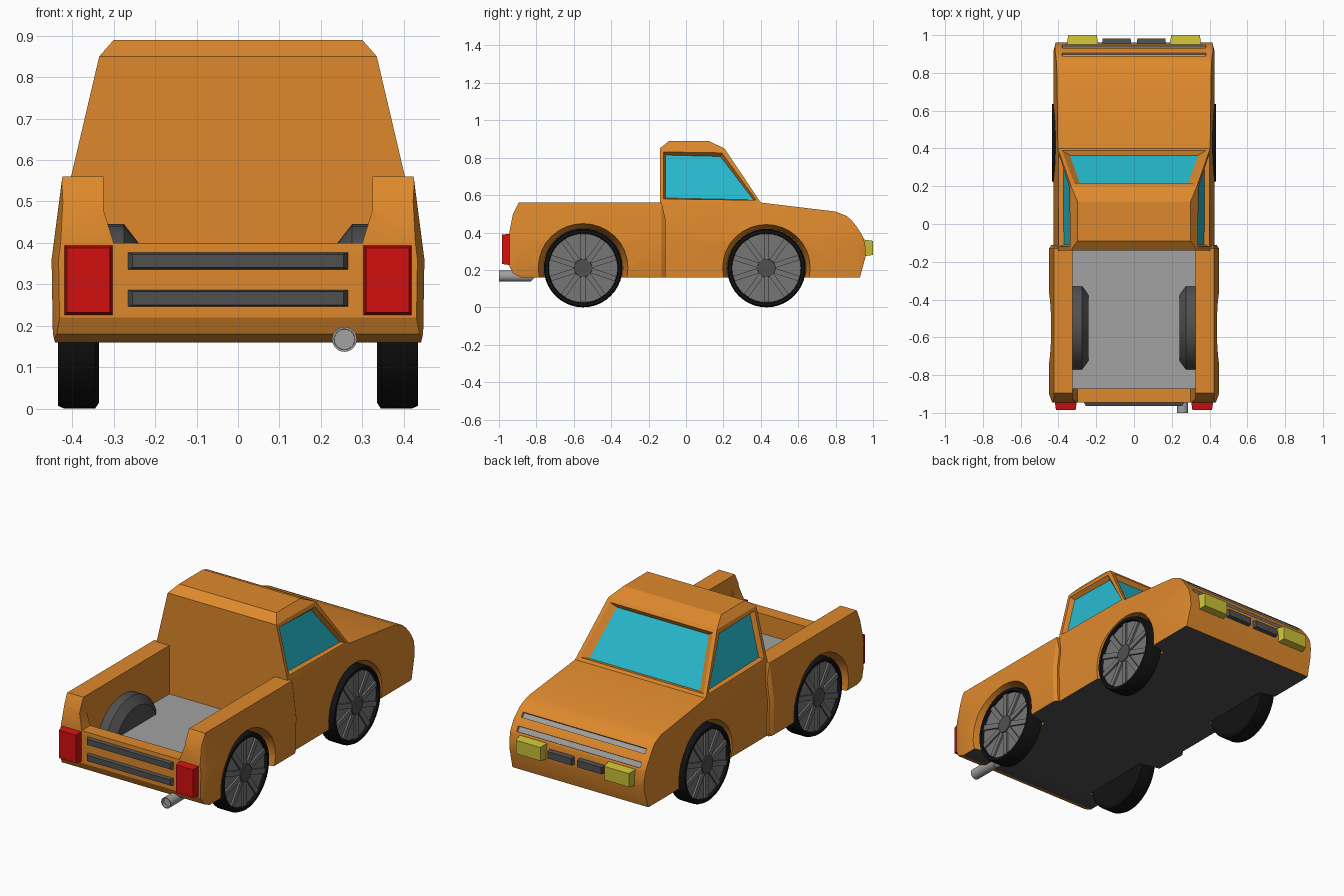
import bpy, bmesh, math
from mathutils import Matrix, Vector

if "Cube" in bpy.data.objects:
    bpy.data.objects.remove(bpy.data.objects["Cube"])


def material(name, r, g, b):
    m = bpy.data.materials.new(name)
    m.diffuse_color = (r, g, b, 1)
    m.use_nodes = True
    m.node_tree.nodes["Principled BSDF"].inputs["Base Color"].default_value = m.diffuse_color
    return m


ORANGE = material("orange_paint", 0.73, 0.25, 0.025)
GLASS = material("window_glass", 0.02, 0.5, 0.63)
RED = material("red_lens", 0.65, 0.005, 0.005)
YELLOW = material("yellow_lens", 0.6, 0.53, 0.04)
BLACK = material("rubber", 0.006, 0.006, 0.006)
DARK = material("dark_grey", 0.08, 0.08, 0.08)
MID = material("rim_grey", 0.18, 0.18, 0.18)
LIGHT = material("light_grey", 0.36, 0.36, 0.36)


def finish(name, bm, *mats):
    bmesh.ops.recalc_face_normals(bm, faces=bm.faces)
    mesh = bpy.data.meshes.new(name)
    bm.to_mesh(mesh)
    bm.free()
    ob = bpy.data.objects.new(name, mesh)
    bpy.context.collection.objects.link(ob)
    for m in mats:
        mesh.materials.append(m)
    return ob


def lerp(t, table):
    if t <= table[0][0]:
        return table[0][1]
    for (a, va), (b, vb) in zip(table, table[1:]):
        if t <= b:
            return va + (vb - va) * (t - a) / (b - a)
    return table[-1][1]


def extrude(points, offset):
    bm = bmesh.new()
    face = bm.faces.new([bm.verts.new(p) for p in points])
    new = bmesh.ops.extrude_face_region(bm, geom=[face])["geom"]
    bmesh.ops.translate(bm, vec=offset, verts=[v for v in new if isinstance(v, bmesh.types.BMVert)])
    bmesh.ops.recalc_face_normals(bm, faces=bm.faces)
    return bm


def shell(profile, width, taper):
    """Side profile extruded across x, then shaped by width(z) * taper(y)."""
    bm = extrude([(-1, y, z) for y, z in profile], (2, 0, 0))
    planes = [((0, 0, z), (0, 0, 1)) for z, _ in width[1:-1]]
    planes += [((0, y, 0), (0, 1, 0)) for y, f in taper if f == 1]
    for co, no in planes:
        bmesh.ops.bisect_plane(bm, geom=bm.verts[:] + bm.edges[:] + bm.faces[:],
                               dist=1e-4, plane_co=co, plane_no=no)
    for v in bm.verts:
        v.co.x *= lerp(v.co.z, width) * lerp(v.co.y, taper)
    bmesh.ops.recalc_face_normals(bm, faces=bm.faces)
    bm.normal_update()
    for f in bm.faces:
        if f.normal.z < -0.95:
            f.material_index = 1
    return bm


def cut(ob, cutter):
    mod = ob.modifiers.new("cut", "BOOLEAN")
    mod.object, mod.operation, mod.solver = cutter, "DIFFERENCE", "EXACT"
    bpy.context.view_layer.objects.active = ob
    bpy.ops.object.modifier_apply(modifier=mod.name)
    bpy.data.objects.remove(cutter)


def block(name, x, y, z, mat, tip=0, ix=0.0, iz=0.0):
    """Box from ranges; the end face on the tip side (-1 or 1 in y) shrinks by ix, iz."""
    lo, hi = Vector((x[0], y[0], z[0])), Vector((x[1], y[1], z[1]))
    mid, size = (lo + hi) / 2, hi - lo
    bm = bmesh.new()
    bmesh.ops.create_cube(bm, size=1)
    for v in bm.verts:
        s = v.co * 2
        v.co = mid + v.co * size
        if tip and s.y * tip > 0:
            v.co.x -= s.x * ix
            v.co.z -= s.z * iz
    return finish(name, bm, mat)


def cone_x(bm, x0, r0, x1, r1, y, z, n=32):
    sign = 1 if x1 > x0 else -1
    m = Matrix.Translation(((x0 + x1) / 2, y, z)) @ Matrix.Rotation(sign * math.pi / 2, 4, "Y")
    bmesh.ops.create_cone(bm, cap_ends=True, segments=n, radius1=r0, radius2=r1,
                          depth=abs(x1 - x0), matrix=m)


def well(s, y):
    bm = bmesh.new()
    cone_x(bm, s * 0.33, 0.213, s * 0.47, 0.245, y, 0.21)
    return finish("well_cutter", bm)


# Cab and hood
cab_profile = [(-0.14, 0.16), (0.93, 0.16), (0.96, 0.27), (0.96, 0.32), (0.95, 0.37), (0.93, 0.405),
               (0.91, 0.435), (0.885, 0.465), (0.86, 0.488), (0.80, 0.512), (0.40, 0.56),
               (0.205, 0.85), (0.12, 0.89), (-0.09, 0.89), (-0.14, 0.85), (-0.14, 0.56)]
bm = shell(cab_profile, [(0.16, 0.42), (0.36, 0.425), (0.56, 0.403), (0.85, 0.335), (0.89, 0.30)],
           [(0.92, 1), (0.965, 0.975)])
windows, grooves = [], []
for f in bm.faces:
    c = f.calc_center_median()
    if 0.6 < c.z < 0.84 and (abs(f.normal.x) > 0.7 or f.normal.y > 0.5):
        windows.append(f)
    elif abs(c.x) < 0.01 and (abs(c.y - 0.94) < 0.004 or abs(c.y - 0.8975) < 0.004):
        grooves.append(f)
# Recessed windows
bmesh.ops.inset_individual(bm, faces=windows, thickness=0.028)
bmesh.ops.inset_individual(bm, faces=windows, thickness=0.016, depth=-0.025)
for f in windows:
    f.material_index = 2
    if abs(f.normal.x) < 0.5:
        for v in f.verts:
            v.co.x *= 0.92
# Hood grooves
bmesh.ops.inset_individual(bm, faces=grooves, thickness=0.008)
for f in grooves:
    f.material_index = 3
    for v in f.verts:
        v.co.x = math.copysign(0.38, v.co.x)
bmesh.ops.inset_individual(bm, faces=grooves, thickness=0.001, depth=-0.012)
cab = finish("cab_and_hood", bm, ORANGE, DARK, GLASS, LIGHT)

# Cargo bed with open box and lowered tailgate
bed_profile = [(-0.11, 0.16), (-0.11, 0.47), (-0.13, 0.56), (-0.895, 0.56), (-0.925, 0.50), (-0.945, 0.40),
               (-0.945, 0.22), (-0.925, 0.18), (-0.88, 0.16)]
bm = shell(bed_profile, [(0.16, 0.442), (0.18, 0.447), (0.36, 0.45), (0.56, 0.424)],
           [(-0.96, 0.95), (-0.90, 1), (-0.13, 1), (-0.11, 0.97)])
bed = finish("cargo_bed", bm, ORANGE, DARK)
cut(bed, block("cargo_cutter", (-0.325, 0.325), (-0.87, 0), (0.285, 0.7), ORANGE))
notch = [(-0.30, 0.40), (0.30, 0.40), (0.325, 0.48), (0.325, 0.7), (-0.325, 0.7), (-0.325, 0.48)]
cut(bed, finish("tailgate_cutter", extrude([(x, -1.1, z) for x, z in notch], (0, 0.28, 0)), ORANGE))
block("bed_floor", (-0.326, 0.326), (-0.872, -0.135), (0.275, 0.29), LIGHT)

for s, side in ((-1, "left"), (1, "right")):
    for y, end, body in ((-0.55, "rear", bed), (0.43, "hood", cab)):
        cut(body, well(s, y))
        label = f"{side}_{end}_"
        # Tyre
        bm = bmesh.new()
        ring = [(0.335, 0), (0.335, 0.195), (0.345, 0.21), (0.42, 0.21), (0.435, 0.203),
                (0.435, 0.188), (0.42, 0.184), (0.415, 0)]
        vs = [bm.verts.new((s * x, y, 0.21 + r)) for x, r in ring]
        es = [bm.edges.new(p) for p in zip(vs, vs[1:])]
        bmesh.ops.spin(bm, geom=vs + es, cent=(0, y, 0.21), axis=(1, 0, 0), angle=math.tau, steps=40)
        bmesh.ops.remove_doubles(bm, verts=bm.verts, dist=1e-4)
        finish(label + "tyre", bm, BLACK)
        # Rim disc with spokes
        bm = bmesh.new()
        cone_x(bm, s * 0.40, 0.186, s * 0.42, 0.186, y, 0.21, 40)
        for i in range(10):
            m = (Matrix.Translation((s * 0.422, y, 0.21)) @ Matrix.Rotation(i * math.tau / 10, 4, "X")
                 @ Matrix.Translation((0, 0, 0.11)) @ Matrix.Diagonal((0.016, 0.028, 0.145, 1)))
            bmesh.ops.create_cube(bm, size=1, matrix=m)
        finish(label + "rim", bm, MID)
        # Hub cap
        bm = bmesh.new()
        cone_x(bm, s * 0.41, 0.052, s * 0.435, 0.048, y, 0.21, 20)
        finish(label + "hub", bm, DARK)

    # Inner wheel arch inside the bed
    bm = bmesh.new()
    cone_x(bm, s * 0.33, 0.235, s * 0.275, 0.235, -0.55, 0.21)
    cone_x(bm, s * 0.275, 0.235, s * 0.24, 0.19, -0.55, 0.21)
    bmesh.ops.bisect_plane(bm, geom=bm.verts[:] + bm.edges[:] + bm.faces[:], dist=1e-4,
                           plane_co=(0, 0, 0.28), plane_no=(0, 0, 1), clear_inner=True)
    finish(side + "_inner_arch", bm, DARK)

    # Lamps and grille
    def span(a, b):
        return tuple(sorted((s * a, s * b)))
    block(side + "_tail_lamp", span(0.297, 0.425), (-0.985, -0.90), (0.22, 0.40), RED, -1, 0.012, 0.012)
    block(side + "_headlamp", span(0.185, 0.36), (0.93, 1.0), (0.27, 0.365), YELLOW, 1, 0.012, 0.01)
    block(side + "_grille", span(0.012, 0.172), (0.93, 0.983), (0.29, 0.34), DARK, 1, 0.006, 0.006)

# Tailgate bars
for z in (0.24, 0.33):
    block("tailgate_bar", (-0.28, 0.28), (-0.963, -0.92), (z, z + 0.052), DARK, -1, 0.025, 0.01)

# Exhaust pipe
bm = bmesh.new()
bmesh.ops.create_cone(bm, cap_ends=True, segments=24, radius1=0.03, radius2=0.03, depth=0.2,
                      matrix=Matrix.Translation((0.257, -0.9, 0.167)) @ Matrix.Rotation(math.pi / 2, 4, "X"))
for v in bm.verts:
    if v.co.y > -0.85:
        v.co.y -= (0.2 - v.co.z) * 0.0 + (0.167 - v.co.z)
bm.normal_update()
tip = [f for f in bm.faces if f.normal.y < -0.9]
bmesh.ops.inset_individual(bm, faces=tip, thickness=0.005)
bmesh.ops.inset_individual(bm, faces=tip, thickness=0.0005, depth=-0.015)
finish("exhaust_pipe", bm, LIGHT)

bpy.ops.object.select_all(action="SELECT")
bpy.context.view_layer.objects.active = cab
bpy.ops.object.shade_smooth_by_angle(angle=math.radians(25))
